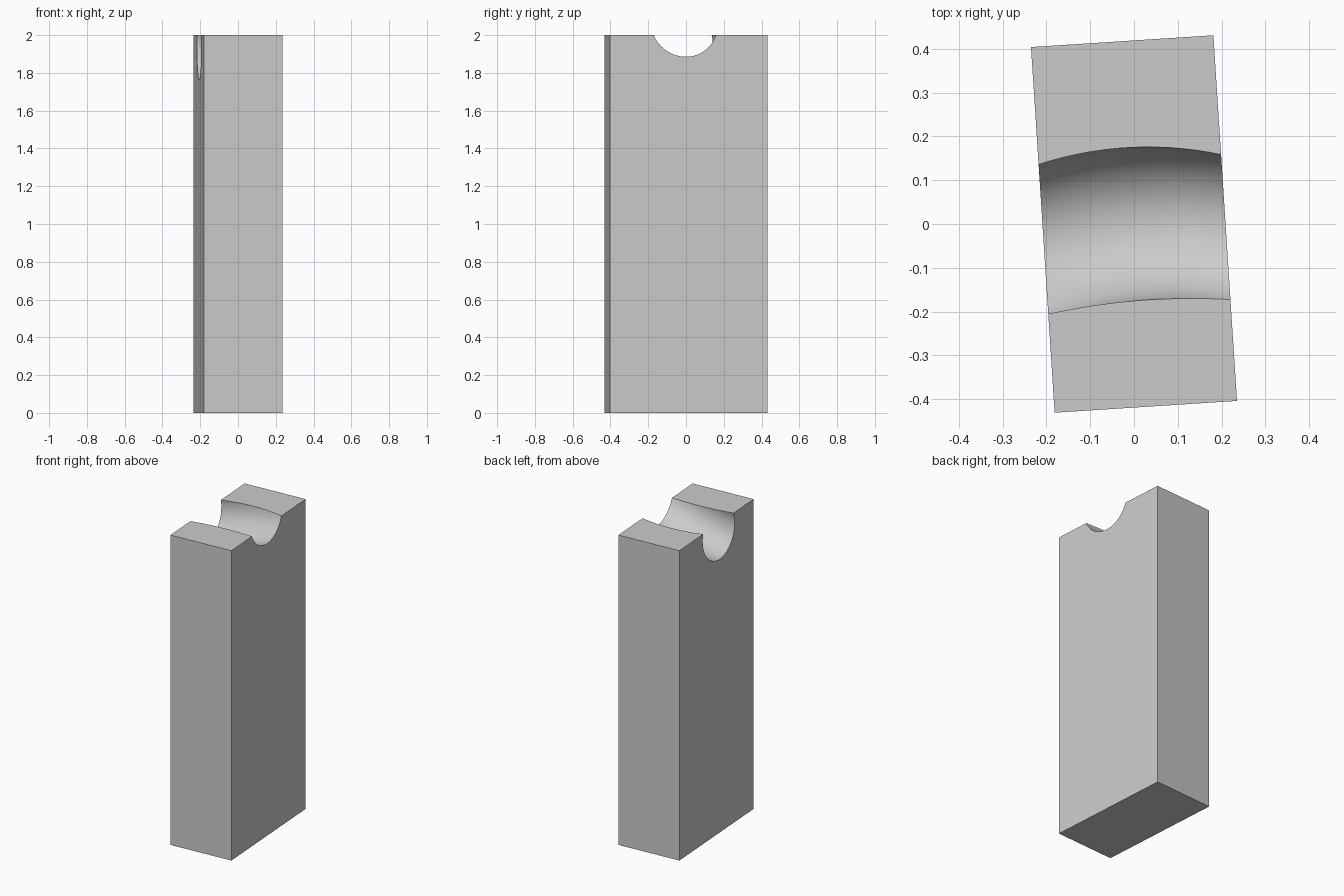
import bpy
from math import radians

old = bpy.data.objects.get("Cube")
if old:
    bpy.data.objects.remove(old, do_unlink=True)

WIDTH, DEPTH, HEIGHT = 0.417, 0.836, 2.0
TURN = radians(3.7)      # block turned slightly about z
SLOPE = radians(16.2)    # groove rises towards +x
BEND, TUBE = 1.0, 0.175  # bend radius and tube radius of the groove

# Plain grey finish
grey = bpy.data.materials.new("plain grey")
grey.use_nodes = True
colour = (0.6, 0.6, 0.6, 1)
grey.diffuse_color = colour
grey.node_tree.nodes["Principled BSDF"].inputs["Base Color"].default_value = colour

# Upright block
bpy.ops.mesh.primitive_cube_add(size=1, location=(0, 0, HEIGHT / 2))
block = bpy.context.object
block.name = "grooved_block"
block.scale = (WIDTH, DEPTH, HEIGHT)
bpy.ops.object.transform_apply(location=True, rotation=True, scale=True)
block.data.materials.append(grey)

# Curved, sloping tube that cuts the groove in the top
bpy.ops.mesh.primitive_torus_add(
    major_radius=BEND, minor_radius=TUBE, major_segments=256, minor_segments=96,
    location=(0, -BEND, HEIGHT + 0.007), rotation=(0, -SLOPE, 0))
cutter = bpy.context.object
cutter.name = "groove_cutter"
cutter.hide_render = True
cutter.data.materials.append(grey)

cut = block.modifiers.new("groove", "BOOLEAN")
cut.operation = "DIFFERENCE"
cut.solver = "EXACT"
cut.object = cutter

bpy.ops.object.select_all(action="DESELECT")
block.select_set(True)
bpy.context.view_layer.objects.active = block
bpy.ops.object.modifier_apply(modifier=cut.name)
bpy.data.objects.remove(cutter, do_unlink=True)

# Smooth groove, sharp block edges
block.rotation_euler.z = TURN
bpy.ops.object.transform_apply(location=False, rotation=True, scale=False)
bpy.ops.object.shade_smooth_by_angle(angle=radians(20))
